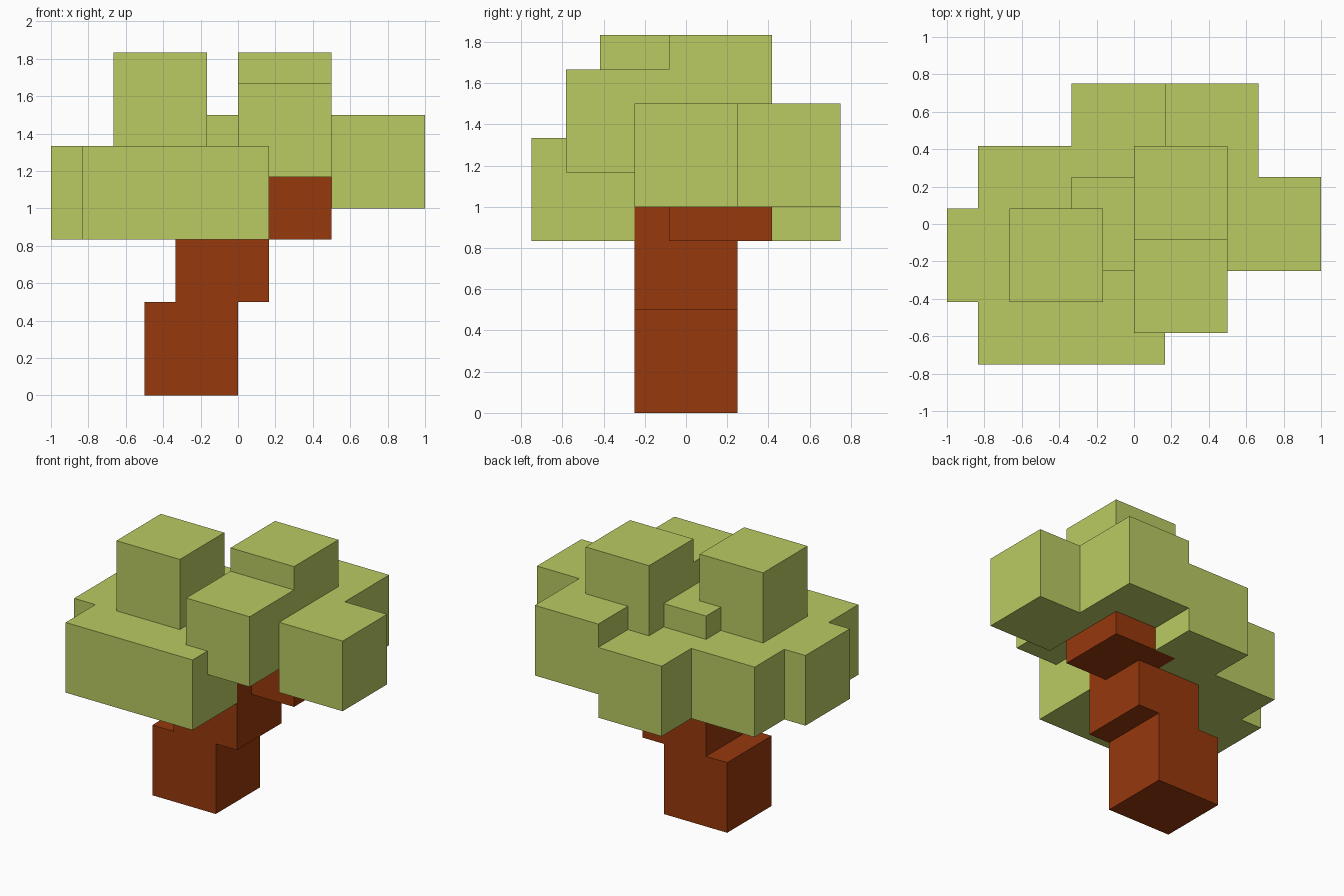
import bpy

if "Cube" in bpy.data.objects:
    bpy.data.objects.remove(bpy.data.objects["Cube"])

S = 1 / 12      # layout unit: a twelfth
SIZE = 6        # every block is a cube of six layout units


def material(name, rgb):
    m = bpy.data.materials.new(name)
    m.diffuse_color = (*rgb, 1.0)
    m.use_nodes = True
    m.node_tree.nodes["Principled BSDF"].inputs["Base Color"].default_value = m.diffuse_color
    return m


bark = material("bark_brown", (0.309, 0.040, 0.0037))
leaf = material("leaf_green", (0.491, 0.591, 0.122))


def block(name, mat, x, y, z, width=SIZE):
    """Box whose lowest corner is at (x, y, z), in twelfths."""
    dims = (width, SIZE, SIZE)
    centre = [(c + d / 2) * S for c, d in zip((x, y, z), dims)]
    bpy.ops.mesh.primitive_cube_add(size=1, location=centre)
    ob = bpy.context.object
    ob.name = name
    ob.scale = [d * S for d in dims]
    bpy.ops.object.transform_apply(location=False, rotation=False, scale=True)
    ob.data.materials.append(mat)


# Leaning trunk and the branch stepping off to the right
block("trunk_base", bark, -6, -3, 0)
block("trunk_upper", bark, -4, -3, 6)
block("branch", bark, 0, -1, 10)

# Lower ring of foliage around the trunk
block("foliage_front", leaf, -10, -9, 10, width=12)
block("foliage_left", leaf, -12, -5, 10)
block("foliage_back_left", leaf, -10, -1, 10)
block("foliage_back", leaf, -4, 3, 10)

# Middle foliage
block("foliage_centre", leaf, -4, -3, 12)
block("foliage_right", leaf, 6, -3, 12)
block("foliage_back_right", leaf, 2, 3, 12)

# Top foliage
block("foliage_top_left", leaf, -8, -5, 16)
block("foliage_top_right", leaf, 0, -1, 16)
block("foliage_top_front", leaf, 0, -7, 14)
